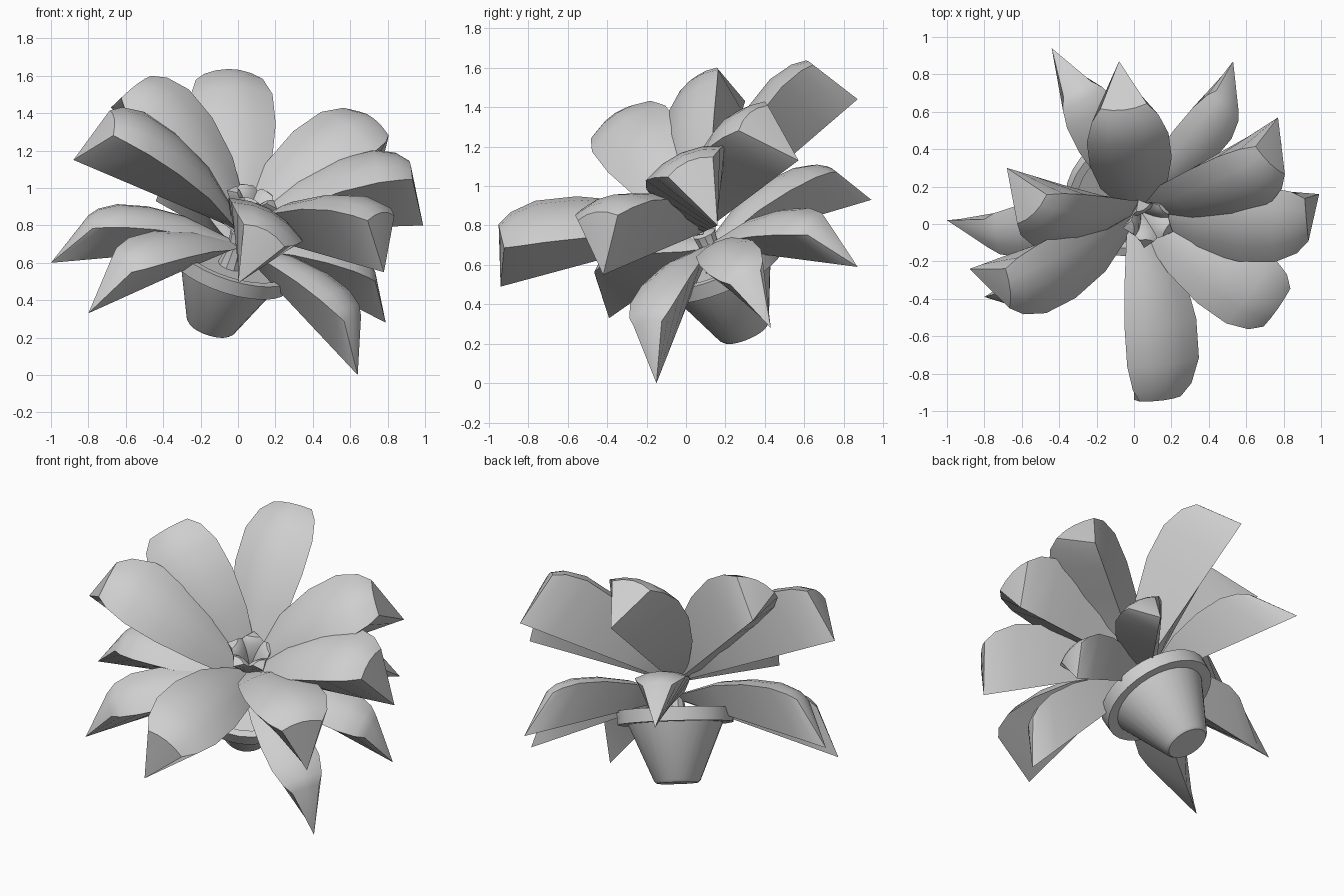
import bpy, bmesh, math
from mathutils import Vector, Matrix

cube = bpy.data.objects.get("Cube")
if cube:
    bpy.data.objects.remove(cube)

TONE = (0.62, 0.62, 0.62, 1)
grey = bpy.data.materials.new("plain grey")
grey.use_nodes = True
grey.diffuse_color = TONE
grey.node_tree.nodes["Principled BSDF"].inputs["Base Color"].default_value = TONE

# The whole plant leans along this axis
AXIS = Vector((0.29, -0.36, 0.87)).normalized()
POT_BASE = Vector((-0.15, 0.30, 0.255))
CROWN = POT_BASE + AXIS * 0.58


def finish(name, bm, angle):
    bmesh.ops.recalc_face_normals(bm, faces=bm.faces)
    mesh = bpy.data.meshes.new(name)
    bm.to_mesh(mesh)
    bm.free()
    ob = bpy.data.objects.new(name, mesh)
    bpy.context.collection.objects.link(ob)
    mesh.materials.append(grey)
    bpy.ops.object.select_all(action='DESELECT')
    ob.select_set(True)
    bpy.context.view_layer.objects.active = ob
    bpy.ops.object.shade_smooth_by_angle(angle=math.radians(angle))


def lathe(name, profile, sides=28):
    """Spin a radius/height profile around the leaning axis."""
    bm = bmesh.new()
    verts = [bm.verts.new((r, 0, h)) for r, h in profile]
    edges = [bm.edges.new(pair) for pair in zip(verts, verts[1:])]
    bmesh.ops.spin(bm, geom=verts + edges, cent=(0, 0, 0), axis=(0, 0, 1),
                   angle=math.tau, steps=sides, use_duplicate=False)
    bmesh.ops.remove_doubles(bm, verts=bm.verts, dist=0.0005)
    turn = Vector((0, 0, 1)).rotation_difference(AXIS).to_matrix().to_4x4()
    bm.transform(Matrix.Translation(POT_BASE) @ turn)
    finish(name, bm, 35)


# Leaf sections: distance along the keel, height above it, half width
SECTIONS = [(0, .03, .05), (.12, .11, .11), (.32, .25, .18), (.55, .345, .22),
            (.75, .385, .22), (.88, .37, .18), (.95, .335, .125)]
ACROSS = (-1, -.5, 0, .5, 1)


def leaf(name, root, tip, arch=1.0, width=1.0, reach=1.0, roll=0.0):
    """Boat-shaped leaf: arched top, straight keel below, blunt sloping end."""
    chord = tip - root
    size = chord.length
    out = chord.normalized()
    up = (AXIS - out * AXIS.dot(out)).normalized()
    up.rotate(Matrix.Rotation(math.radians(roll), 3, out))
    side = up.cross(out)
    bm = bmesh.new()
    rings = []
    for along, rise, half in SECTIONS:
        half *= width
        spine = root + out * along * reach * size
        ring = [bm.verts.new(spine + side * half * s
                             + up * (rise * arch * size - 0.25 * half * s * s))
                for s in ACROSS]
        ring.append(bm.verts.new(root + chord * along / SECTIONS[-1][0]))
        rings.append(ring)
    count = len(ACROSS) + 1
    for a, b in zip(rings, rings[1:]):
        for i in range(count):
            j = (i + 1) % count
            bm.faces.new((a[i], a[j], b[j], b[i]))
    bm.faces.new(rings[0])
    end = rings[-1]
    for a, b in zip(end[:-2], end[1:-1]):
        bm.faces.new((a, b, end[-1]))
    finish(name, bm, 45)


# Pot with a raised rim and soil inside
lathe("pot", [(0, 0), (.12, 0), (.135, .015), (.275, .345), (.335, .345), (.34, .425),
              (.295, .425), (.28, .375), (0, .375)])
lathe("stalk", [(.07, .37), (.05, .5), (.06, .57), (0, .6)], 10)

# Upper ring of broad leaves: tip position, arch and roll
UPPER = [((-.08, .87, 1.44), .92, -16), ((.77, .57, 1.13), 1.06, 3),
         ((.99, .16, .80), 1.1, 0), ((.78, -.42, .55), 1, -2),
         ((0, -.94, .49), .88, -12), ((-.88, -.24, 1.15), .94, -8),
         ((-.68, .30, 1.43), .92, -23)]
for n, (tip, arch, roll) in enumerate(UPPER, 1):
    leaf(f"upper_leaf_{n}", CROWN, Vector(tip), arch=arch, reach=.98, roll=roll)

# Lower ring of slimmer leaves with long points
LOWER = [(-.44, .94, .93), (.53, .87, .59), (.79, .43, .28),
         (.64, -.15, 0), (-.80, -.39, .33), (-1, .02, .60)]
for n, tip in enumerate(LOWER, 1):
    leaf(f"lower_leaf_{n}", CROWN - AXIS * 0.09, Vector(tip),
         arch=0.72, width=0.68, reach=0.82)

# Small young leaves at the heart
right = AXIS.orthogonal().normalized()
for n in range(5):
    out = right.copy()
    out.rotate(Matrix.Rotation(math.tau * n / 5, 3, AXIS))
    leaf(f"young_leaf_{n + 1}", CROWN,
         CROWN + out * 0.15 + AXIS * 0.21, arch=0.7, width=0.33)
